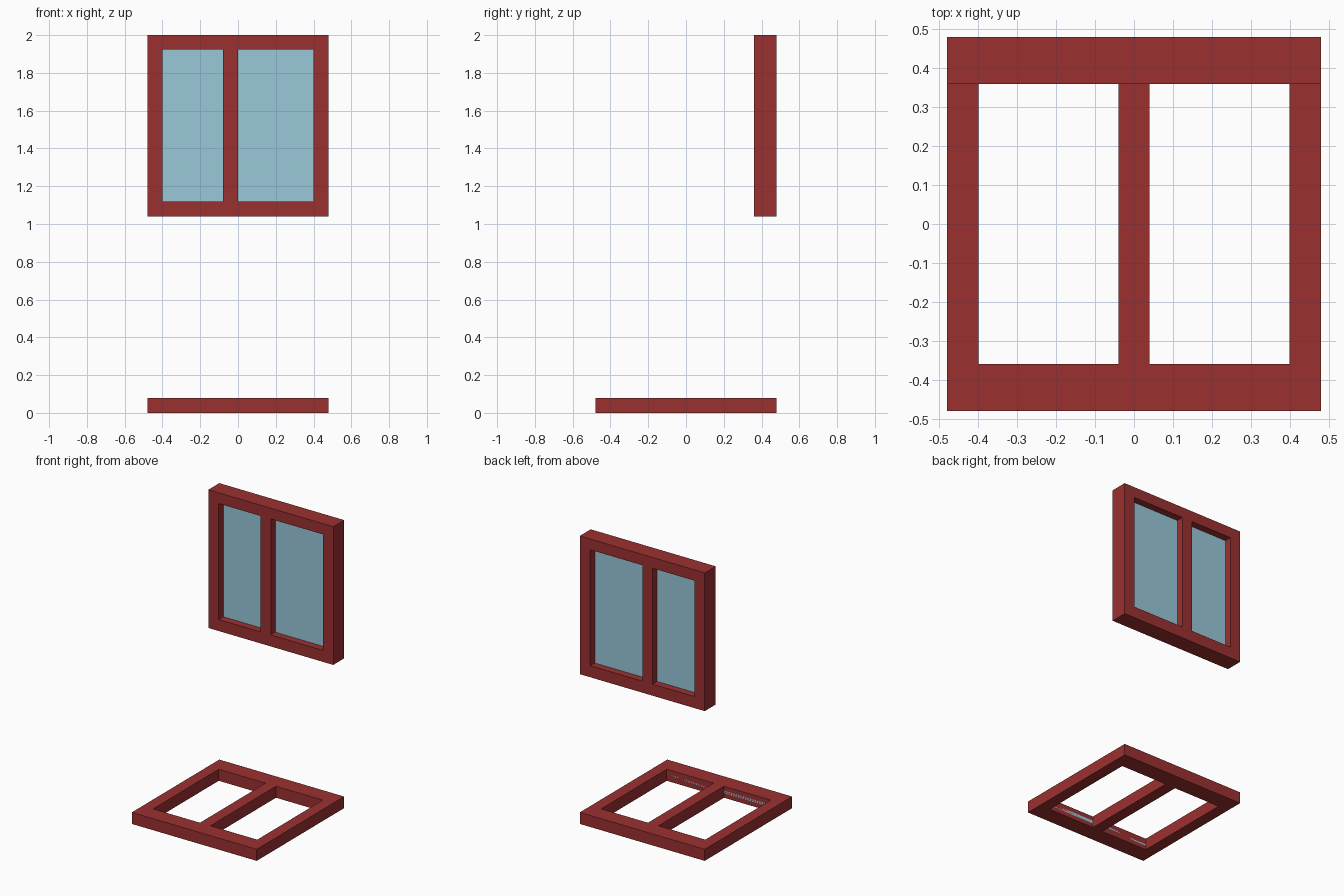
import bpy, bmesh

if "Cube" in bpy.data.objects:
    bpy.data.objects.remove(bpy.data.objects["Cube"])


def material(name, color):
    m = bpy.data.materials.new(name)
    m.diffuse_color = color
    m.use_nodes = True
    m.node_tree.nodes["Principled BSDF"].inputs["Base Color"].default_value = m.diffuse_color
    return m


red = material("red_paint", (0.33, 0.03, 0.03, 1))
glass = material("blue_glass", (0.32, 0.58, 0.70, 0.6))


def new_object(name, bm, mat):
    bmesh.ops.recalc_face_normals(bm, faces=bm.faces)
    mesh = bpy.data.meshes.new(name)
    bm.to_mesh(mesh)
    bm.free()
    mesh.materials.append(mat)
    obj = bpy.data.objects.new(name, mesh)
    bpy.context.collection.objects.link(obj)
    return obj


def box(name, x, y, z, mat):
    bm = bmesh.new()
    bmesh.ops.create_cube(bm, size=1)
    for v in bm.verts:
        for i, (lo, hi) in enumerate((x, y, z)):
            v.co[i] = lo if v.co[i] < 0 else hi
    return new_object(name, bm, mat)


def two_light_frame(name, us, vs, depth, upright):
    """Solid frame from a 5 x 3 cell grid with two cells left open."""
    bm = bmesh.new()
    place = (lambda u, v: (u, depth[0], v)) if upright else (lambda u, v: (u, v, depth[0]))
    grid = [[bm.verts.new(place(u, v)) for v in vs] for u in us]
    for i in range(5):
        for j in range(3):
            if j == 1 and i in (1, 3):
                continue
            bm.faces.new((grid[i][j], grid[i + 1][j], grid[i + 1][j + 1], grid[i][j + 1]))
    # Thicken the flat outline
    ext = bmesh.ops.extrude_face_region(bm, geom=bm.faces[:], use_keep_orig=True)
    t = depth[1] - depth[0]
    verts = [e for e in ext["geom"] if isinstance(e, bmesh.types.BMVert)]
    bmesh.ops.translate(bm, verts=verts, vec=(0, t, 0) if upright else (0, 0, t))
    bmesh.ops.recalc_face_normals(bm, faces=bm.faces)
    bmesh.ops.dissolve_limit(bm, angle_limit=0.01, verts=bm.verts, edges=bm.edges)
    return new_object(name, bm, mat=red)


# Upright window frame with off-centre mullion
two_light_frame("window_frame", (-0.48, -0.40, -0.08, 0, 0.40, 0.48),
                (1.04, 1.12, 1.925, 2.0), (0.36, 0.48), True)
# Flat frame lying on the ground
two_light_frame("ground_frame", (-0.48, -0.40, -0.04, 0.04, 0.40, 0.48),
                (-0.48, -0.36, 0.36, 0.48), (0, 0.08), False)

# Panes, set mid-depth in the upright frame
for side, x in (("left", (-0.40, -0.08)), ("right", (0, 0.40))):
    box(side + "_pane", x, (0.41, 0.43), (1.12, 1.925), glass)

# Thin glass strips flush with the ground frame's front inner wall
for side, x in (("left", (-0.40, -0.04)), ("right", (0.04, 0.40))):
    box(side + "_glass_strip", x, (-0.40, -0.36), (0.03, 0.05), glass)
